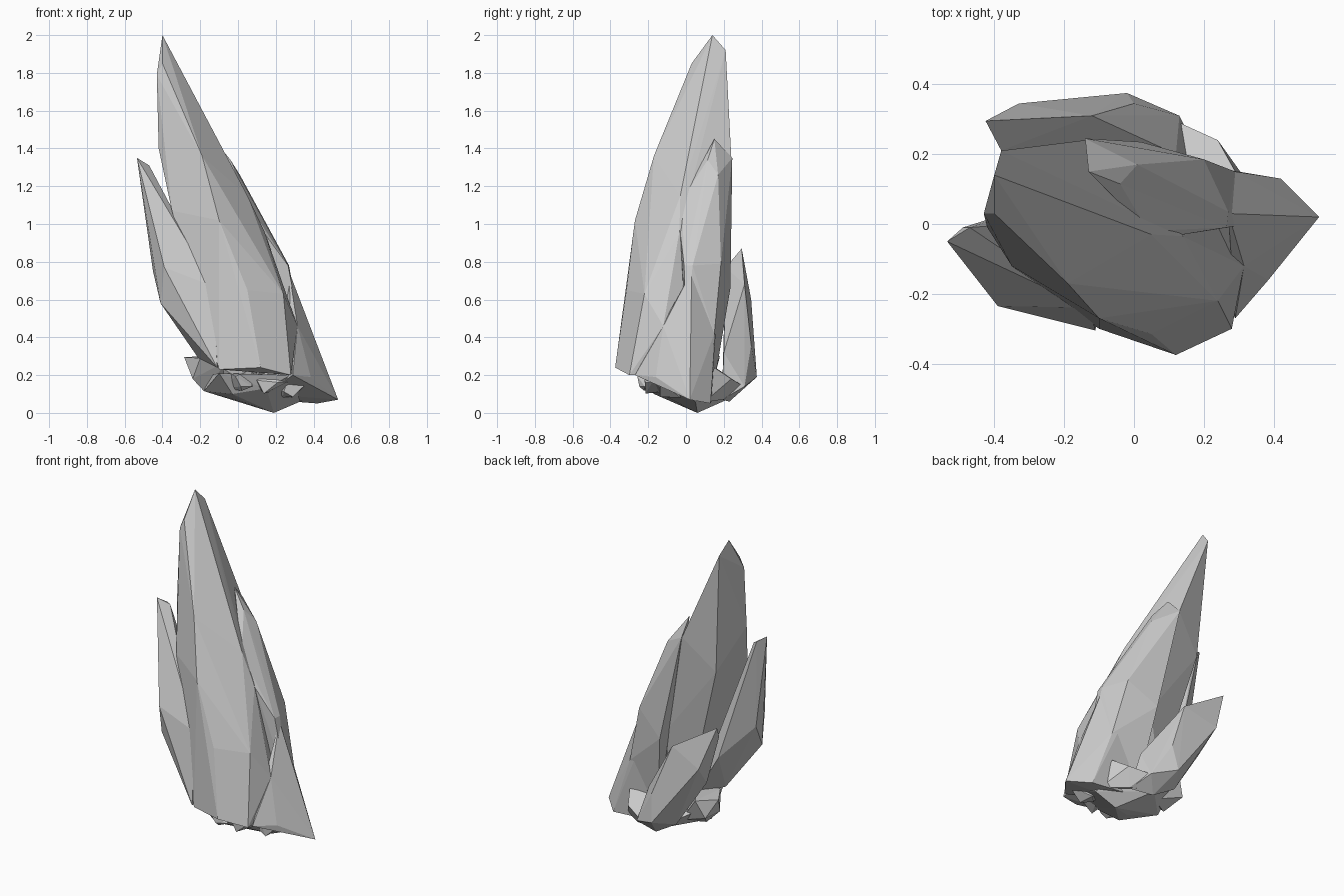
import bpy, bmesh, random
from mathutils import Vector


def shard(name, points):
    """Faceted convex crystal wrapped around a few corner points."""
    bm = bmesh.new()
    for p in points:
        bm.verts.new(p)
    res = bmesh.ops.convex_hull(bm, input=bm.verts[:])
    loose = {g for g in res["geom_interior"] + res["geom_unused"]
             if isinstance(g, bmesh.types.BMVert)}
    bmesh.ops.delete(bm, geom=list(loose), context='VERTS')
    bmesh.ops.recalc_face_normals(bm, faces=bm.faces[:])
    mesh = bpy.data.meshes.new(name)
    bm.to_mesh(mesh)
    bm.free()
    ob = bpy.data.objects.new(name, mesh)
    bpy.context.collection.objects.link(ob)
    return ob


def chip(name, centre, size, seed):
    """Small irregular rock fragment."""
    rng = random.Random(seed)
    pts = []
    for _ in range(11):
        d = Vector([rng.uniform(-1, 1) for _ in range(3)]).normalized()
        pts.append(Vector(centre) + d * Vector(size))
    return shard(name, pts)


# Tall leaning main crystal
shard("main_crystal", [
    (-.40, .14, 2.0), (-.40, .03, 1.85), (-.43, .03, 1.79), (-.38, .21, 1.92),
    (-.19, -.17, 1.36), (-.42, -.01, 1.40), (-.35, -.12, 1.07),
    (-.10, -.27, 1.02), (.05, -.03, 1.15), (-.14, .24, 1.35),
    (-.33, .17, 1.15), (.05, -.315, .65), (.24, -.22, .63), (.14, -.035, .96),
    (.315, -.12, .46), (.12, -.375, .24), (.28, -.30, .20), (-.10, -.30, .23),
    (-.16, -.12, .40), (-.10, .10, .30), (.04, .20, .65), (.29, .05, .22)])

# Blunt-topped crystal on the back right, flaring into a low wedge
shard("rear_right_crystal", [
    (-.14, .245, 1.35), (.01, .17, 1.26), (-.04, .115, 1.34),
    (-.13, .15, 1.45), (.04, -.02, 1.13), (.14, -.03, .95),
    (.20, .185, .79), (.27, .035, .78), (.265, -.01, .78),
    (.02, .235, .66), (.29, .15, .42), (.335, .0, .42), (.10, .14, .10),
    (.10, .0, .20)])
shard("right_wedge", [
    (.53, .02, .07), (.42, .13, .05), (.335, .0, .42), (.29, .15, .42),
    (.27, .03, .75), (.18, .17, .60), (.385, -.16, .19), (.29, -.27, .20),
    (.315, -.12, .46), (.15, .0, .10), (.16, .14, .07)])

# Slim shard on the left
shard("left_shard", [
    (-.535, -.05, 1.35), (-.47, -.01, 1.31), (-.49, -.01, 1.32),
    (-.45, -.06, .75), (-.39, -.235, .77), (-.41, -.18, .58),
    (-.35, -.08, 1.07), (-.13, -.24, .67), (-.28, -.24, .46),
    (-.27, .06, .55), (-.11, -.305, .24), (-.21, -.10, .29), (-.08, .02, .25)])

# Low shard leaning left at the back
shard("back_shard", [
    (-.425, .295, .87), (-.38, .21, .77), (-.33, .345, .60),
    (-.12, .31, .68), (-.30, .22, .46), (-.02, .375, .19), (.0, .345, .36),
    (.13, .31, .14), (.12, .20, .32), (-.10, .24, .15), (.05, .23, .06),
    (.19, .19, .07)])

# Rough base and broken fragments
shard("base_rock", [
    (.19, .06, .0), (.33, .05, .06), (.02, -.04, .06), (-.18, .0, .115),
    (-.03, -.17, .10), (-.10, -.23, .21), (.15, -.19, .13), (.28, -.22, .20),
    (.05, .24, .08), (-.15, .14, .20), (.26, .18, .16)])
shard("left_fragment", [
    (-.285, .08, .295), (-.24, .0, .18), (-.24, .15, .19), (-.19, .18, .30),
    (-.18, .05, .115), (-.05, .12, .12), (-.05, -.05, .28), (-.20, -.06, .29)])
shard("back_right_fragment", [
    (.24, .24, .18), (.29, .15, .24), (.13, .29, .15), (.20, .20, .07),
    (.34, .10, .06), (.10, .14, .25), (.12, .22, .08)])
for i, (c, s) in enumerate([((.0, -.17, .18), (.11, .09, .08)),
                            ((.15, -.15, .15), (.12, .08, .08)),
                            ((.30, -.08, .14), (.09, .08, .08))]):
    chip(f"front_chip_{i + 1}", c, s, 5 + i)
